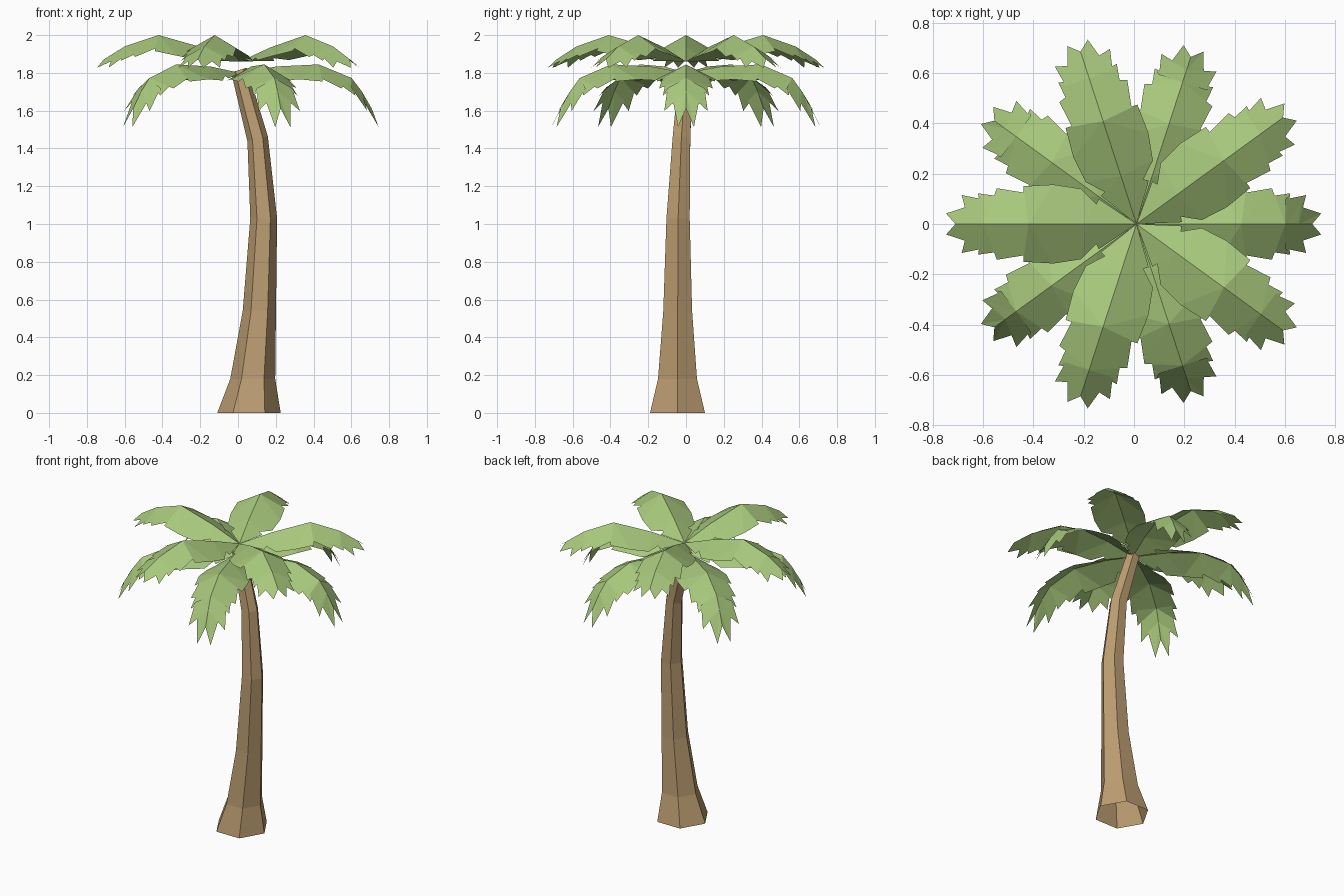
import bpy, bmesh, math
from mathutils import Vector

if "Cube" in bpy.data.objects:
    bpy.data.objects.remove(bpy.data.objects["Cube"])


def material(name, rgb):
    m = bpy.data.materials.new(name)
    m.diffuse_color = (*rgb, 1)
    m.use_nodes = True
    m.node_tree.nodes["Principled BSDF"].inputs["Base Color"].default_value = m.diffuse_color
    return m


bark = material("bark_brown", (0.50, 0.335, 0.165))
green = material("leaf_green", (0.39, 0.575, 0.20))


def finish(bm, name, mat):
    me = bpy.data.meshes.new(name)
    bm.to_mesh(me)
    bm.free()
    me.materials.append(mat)
    ob = bpy.data.objects.new(name, me)
    bpy.context.collection.objects.link(ob)
    return ob


# Trunk: curved six-sided tube, open below; centre x, centre y, z, radius, ring slope
rings = [(0.058, -0.045, 0.0, 0.168, 0), (0.078, -0.045, 0.18, 0.119, 0),
         (0.113, -0.044, 0.54, 0.088, 0), (0.136, -0.042, 1.03, 0.071, 0),
         (0.104, -0.024, 1.45, 0.054, 0.25), (0.006, 0.0, 1.815, 0.042, 0.3)]
bm = bmesh.new()
loops = []
for cx, cy, z, r, slope in rings:
    loop = []
    for k in range(6):
        a = k * math.pi / 3
        dx = r * math.cos(a)
        loop.append(bm.verts.new((cx + dx, cy + r * math.sin(a), z + slope * dx)))
    loops.append(loop)
for lo, hi in zip(loops, loops[1:]):
    for k in range(6):
        n = (k + 1) % 6
        bm.faces.new((lo[k], lo[n], hi[n], hi[k]))
bm.faces.new(loops[-1])
finish(bm, "trunk", bark)

# Half outline of a leaf: distance along, half width, midrib station it joins
EDGE = [(0.08, 0.03, 0), (0.15, 0.10, 1), (0.16, 0.08, 1), (0.22, 0.14, 1),
        (0.33, 0.157, 2), (0.45, 0.15, 2), (0.45, 0.125, 2), (0.555, 0.142, 3),
        (0.545, 0.11, 3), (0.63, 0.122, 3), (0.61, 0.098, 3), (0.695, 0.115, 4),
        (0.67, 0.07, 4), (0.757, 0.042, 5)]
RIB = [0.0, 0.2, 0.43, 0.61, 0.665, 0.72]


def height(profile, r):
    for (r0, z0), (r1, z1) in zip(profile, profile[1:]):
        if r <= r1:
            break
    return z0 + (z1 - z0) * (r - r0) / (r1 - r0)


def leaf(name, angle, profile, reach, droop):
    bm = bmesh.new()
    u = Vector((math.cos(angle), math.sin(angle), 0))
    v = Vector((-u.y, u.x, 0))
    base = Vector((0.01, 0, 0))

    def point(r, w):
        r *= reach
        z = height(profile, r) - droop * abs(w)
        return bm.verts.new(base + u * r + v * w + Vector((0, 0, z)))

    # midrib, ending in a notch between the two prongs
    rib = [point(r, 0) for r in RIB]
    for side in (1, -1):
        def tri(a, b, c):
            bm.faces.new((a, b, c) if side > 0 else (c, b, a))
        prev, i = None, 0
        for r, w, station in EDGE:
            e = point(r, side * w)
            if prev:
                tri(rib[i], e, prev)
            while i < station:
                tri(rib[i], rib[i + 1], e)
                i += 1
            prev = e
    finish(bm, name, green)


# Crown: five arching upper leaves, five hanging lower leaves between them
UPPER = [(0.0, 1.86), (0.2, 1.935), (0.43, 2.0), (0.61, 1.94), (0.755, 1.85)]
LOWER = [(0.0, 1.80), (0.2, 1.835), (0.38, 1.86), (0.59, 1.775), (0.67, 1.67), (0.735, 1.535)]
for k in range(5):
    leaf(f"upper_leaf_{k + 1}", math.radians(36 + 72 * k), UPPER, 1.0, 0.52)
    leaf(f"lower_leaf_{k + 1}", math.radians(72 * k), LOWER, 0.97, 0.55)
